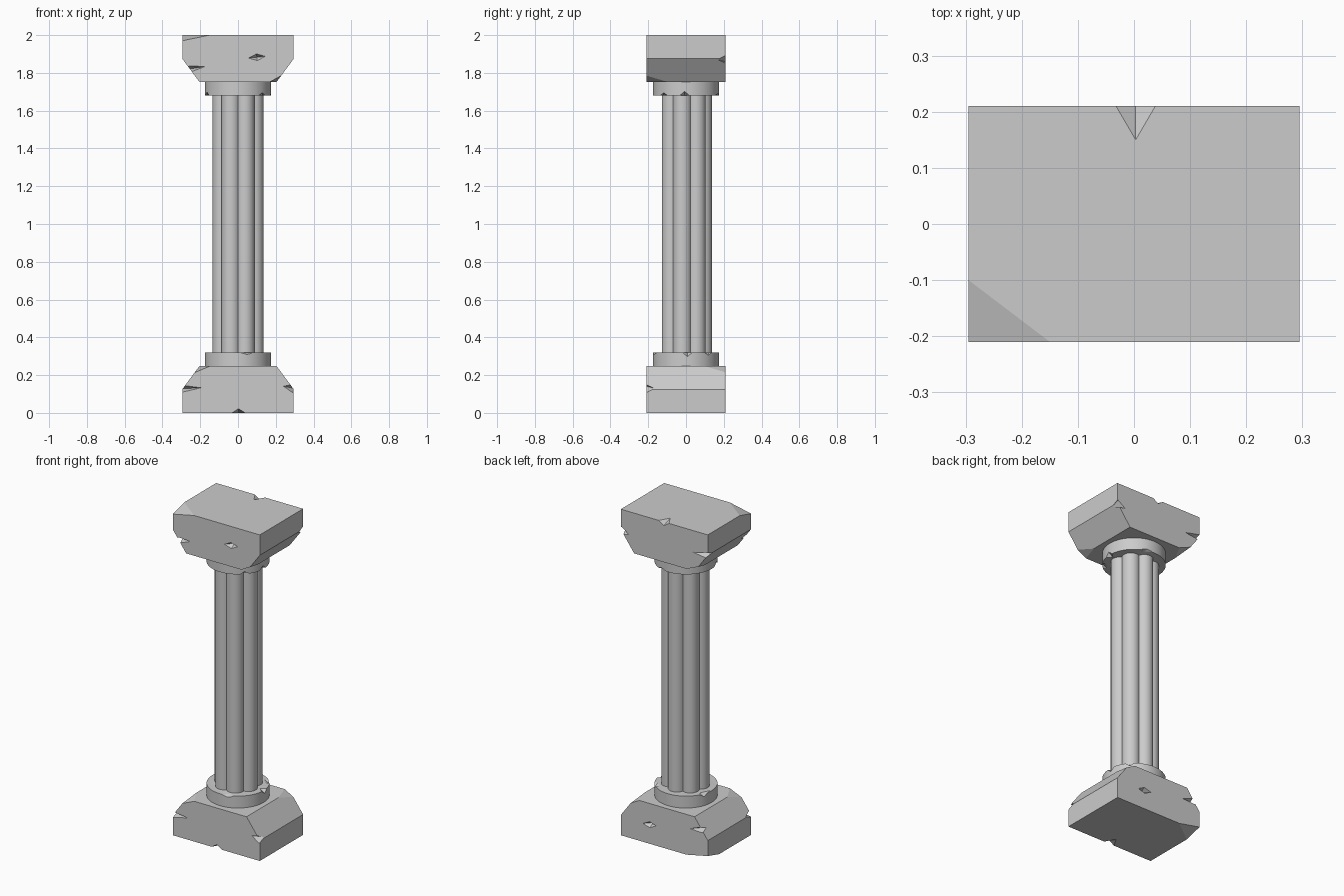
import bpy, bmesh
from math import pi, sin, cos, acos
from mathutils import Vector, Matrix

if "Cube" in bpy.data.objects:
    bpy.data.objects.remove(bpy.data.objects["Cube"])


def to_object(name, bm):
    bmesh.ops.recalc_face_normals(bm, faces=bm.faces[:])
    me = bpy.data.meshes.new(name)
    bm.to_mesh(me)
    bm.free()
    ob = bpy.data.objects.new(name, me)
    bpy.context.collection.objects.link(ob)
    return ob


def prism(outline, direction):
    bm = bmesh.new()
    face = bm.faces.new([bm.verts.new(p) for p in outline])
    ext = bmesh.ops.extrude_face_region(bm, geom=[face])
    new = [v for v in ext["geom"] if isinstance(v, bmesh.types.BMVert)]
    bmesh.ops.translate(bm, verts=new, vec=direction)
    return bm


def clip_corner(bm, a, b, c):
    a, b, c = Vector(a), Vector(b), Vector(c)
    n = (b - a).cross(c - a).normalized()
    if n.dot(a - Vector((0, 0, 0.12))) < 0:
        n = -n
    bmesh.ops.bisect_plane(bm, geom=bm.verts[:] + bm.edges[:] + bm.faces[:],
                           plane_co=a, plane_no=n, clear_outer=True)
    bmesh.ops.holes_fill(bm, edges=[e for e in bm.edges if e.is_boundary])


def chip(ob, chips):
    """Carve diamond-shaped nicks: (centre, half sizes, tilt about y)."""
    bm = bmesh.new()
    for centre, size, tilt in chips:
        m = (Matrix.Translation(centre) @ Matrix.Rotation(tilt, 4, 'Y')
             @ Matrix.Diagonal((*size, 1)))
        bmesh.ops.create_uvsphere(bm, u_segments=4, v_segments=2, radius=1, matrix=m)
    cutter = to_object("chip_cutter", bm)
    cutter.hide_render = True
    mod = ob.modifiers.new("chips", 'BOOLEAN')
    mod.operation, mod.solver, mod.object = 'DIFFERENCE', 'EXACT', cutter
    dg = bpy.context.evaluated_depsgraph_get()
    me = bpy.data.meshes.new_from_object(ob.evaluated_get(dg))
    ob.modifiers.clear()
    ob.data = me
    bpy.data.objects.remove(cutter)


def smooth(ob):
    bpy.ops.object.select_all(action='DESELECT')
    ob.select_set(True)
    bpy.context.view_layer.objects.active = ob
    bpy.ops.object.shade_smooth_by_angle(angle=pi / 6)


def flipped_copy(ob, name):
    cp = ob.copy()
    cp.data = ob.data.copy()
    cp.name = name
    cp.rotation_euler = (pi, 0, 0)
    cp.location = (0, 0, 2)
    bpy.context.collection.objects.link(cp)


# Chamfered base block with broken corners and nicks
W, D, H = 0.295, 0.21, 0.247
half = [(W, 0), (W, 0.125), (0.205, H)]
outline = half + [(-x, z) for x, z in reversed(half)]
bm = prism([(x, -D, z) for x, z in outline], (0, 2 * D, 0))
clip_corner(bm, (-0.15, D, 0), (-W, 0.10, 0), (-W, D, 0.03))
clip_corner(bm, (-0.23, -D, 0.213), (-0.15, -D, H), (-0.205, -0.11, H))
clip_corner(bm, (0.228, D, 0.215), (0.17, D, H), (0.205, 0.10, H))
base = to_object("base_block", bm)
chip(base, [
    ((-W, -D, 0.128), (0.10, 0.05, 0.018), -0.05),
    ((W, -D, 0.13), (0.055, 0.045, 0.024), 0.2),
    ((0.003, -D, 0), (0.035, 0.06, 0.022), 0),
    ((0.10, D, 0.117), (0.045, 0.035, 0.018), 0.1),
    ((-0.25, D, 0.178), (0.075, 0.045, 0.016), 0.15),
])
flipped_copy(base, "capital_block")

# Round collar with nicked rim
R, z0, z1 = 0.175, H, 0.32
ring = [(R * cos(i * pi / 24), R * sin(i * pi / 24), z0) for i in range(48)]
collar = to_object("lower_collar", prism(ring, (0, 0, z1 - z0)))
chip(collar, [
    ((R, 0.008, z1), (0.03, 0.028, 0.022), 0),
    ((0.05, -R, z1), (0.055, 0.035, 0.014), 0.1),
    ((-0.165, 0.06, z1), (0.025, 0.05, 0.018), 0),
    ((0.13, 0.12, z1), (0.035, 0.035, 0.016), 0),
])
smooth(collar)
flipped_copy(collar, "upper_collar")

# Shaft of seven convex lobes, groove facing front
N, c, r, steps = 7, 0.087, 0.05, 12
valley = c * cos(pi / N) + (r * r - (c * sin(pi / N)) ** 2) ** 0.5
vx, vy = valley * cos(pi / N) - c, valley * sin(pi / N)
span = acos(vx / r)
pts = []
for k in range(N):
    a = pi / 2 + k * 2 * pi / N
    for s in range(steps):
        t = a - span + 2 * span * s / steps
        pts.append((c * cos(a) + r * cos(t), c * sin(a) + r * sin(t), 0.30))
shaft = to_object("fluted_shaft", prism(pts, (0, 0, 1.40)))
smooth(shaft)
